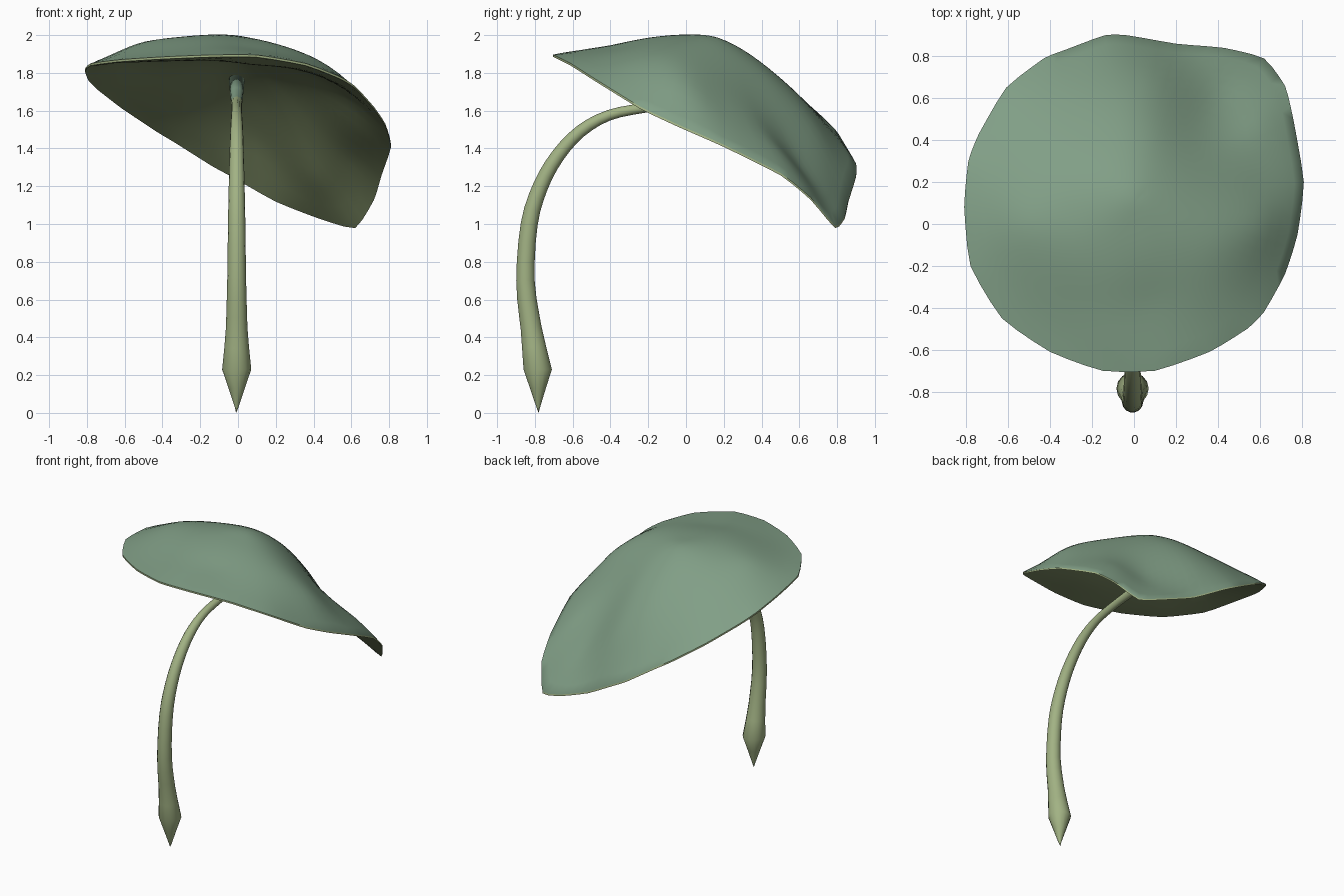
import bpy, bmesh, math
from mathutils import Vector

if "Cube" in bpy.data.objects:
    bpy.data.objects.remove(bpy.data.objects["Cube"])


def material(name, rgb):
    m = bpy.data.materials.new(name)
    m.diffuse_color = (*rgb, 1)
    m.use_nodes = True
    m.node_tree.nodes["Principled BSDF"].inputs["Base Color"].default_value = m.diffuse_color
    return m


leaf_green = material("leaf blue green", (0.22, 0.345, 0.24))
under_olive = material("underside olive", (0.215, 0.275, 0.135))
stem_green = material("stem light green", (0.36, 0.445, 0.23))

# Leaf rim, counter-clockwise from the right
rim = [(.81, .20, 1.42), (.76, .50, 1.27), (.72, .66, 1.14), (.62, .79, .99),
       (.43, .84, 1.04), (.20, .86, 1.13), (-.03, .90, 1.26), (-.14, .90, 1.32),
       (-.33, .83, 1.44), (-.43, .79, 1.50), (-.61, .65, 1.62), (-.74, .43, 1.72),
       (-.79, .30, 1.77), (-.81, .08, 1.82), (-.78, -.20, 1.85), (-.63, -.45, 1.87),
       (-.40, -.61, 1.885), (-.15, -.70, 1.895), (.10, -.70, 1.895), (.36, -.61, 1.85),
       (.54, -.50, 1.78), (.62, -.42, 1.73), (.72, -.24, 1.62), (.78, -.05, 1.53)]
# Interior heights: crown, front dimple, back right fold
inner = [(0, 0, 1.995), (-.1, -.26, 1.975), (0, .14, 1.99), (-.53, 0, 1.955),
         (-.3, .05, 1.985), (.2, 0, 1.95), (.43, -.1, 1.865), (.62, .0, 1.71),
         (-.28, -.38, 1.94), (.08, -.38, 1.93), (-.1, -.57, 1.92), (-.2, .45, 1.81),
         (-.2, .66, 1.62), (.1, .7, 1.48), (.1, .45, 1.76), (.4, .6, 1.32),
         (.38, .4, 1.58), (.6, .22, 1.58), (.6, .5, 1.38), (.6, .66, 1.19)]


def spline_surface(pts):
    """Thin-plate spline height function through the given points."""
    def k(ax, ay, bx, by):
        r2 = (ax - bx) ** 2 + (ay - by) ** 2
        return r2 * math.log(r2) if r2 > 1e-12 else 0.0
    n = len(pts)
    rows = [[k(p[0], p[1], q[0], q[1]) for q in pts] + [1, p[0], p[1], p[2]] for p in pts]
    for f in (lambda p: 1, lambda p: p[0], lambda p: p[1]):
        rows.append([f(p) for p in pts] + [0, 0, 0, 0])
    size = n + 3
    for c in range(size):
        piv = max(range(c, size), key=lambda r: abs(rows[r][c]))
        rows[c], rows[piv] = rows[piv], rows[c]
        for r in range(size):
            if r != c and rows[r][c]:
                f = rows[r][c] / rows[c][c]
                rows[r] = [a - f * b for a, b in zip(rows[r], rows[c])]
    w = [rows[i][size] / rows[i][i] for i in range(size)]
    return lambda x, y: (sum(w[i] * k(x, y, pts[i][0], pts[i][1]) for i in range(n))
                         + w[n] + w[n + 1] * x + w[n + 2] * y)


def catmull(a, b, c, d, t):
    return 0.5 * (2 * b + (c - a) * t + (2 * a - 5 * b + 4 * c - d) * t * t
                  + (3 * b - a - 3 * c + d) * t ** 3)


def finish(name, bm, mats):
    me = bpy.data.meshes.new(name)
    bm.to_mesh(me)
    bm.free()
    ob = bpy.data.objects.new(name, me)
    bpy.context.collection.objects.link(ob)
    for m in mats:
        me.materials.append(m)
    for p in me.polygons:
        p.use_smooth = True
    return ob


# Leaf: rings shrinking from the rim to the centre
height = spline_surface(rim + inner)
R = [Vector(p) for p in rim]
n = len(R)
outline = [(catmull(R[i - 1], R[i], R[(i + 1) % n], R[(i + 2) % n], t)
            + R[i].lerp(R[(i + 1) % n], t)) / 2
           for i in range(n) for t in (0, 1 / 3, 2 / 3)]
cx, cy = 0.0, 0.1
N = len(outline)
rings = 18
bm = bmesh.new()
loops = []
depth = {}
for r in range(rings):
    s = 1 - r / rings
    loop = []
    for p in outline:
        x, y = cx + (p.x - cx) * s, cy + (p.y - cy) * s
        v = bm.verts.new((x, y, p.z if r == 0 else height(x, y)))
        depth[v] = 0.012 + 0.12 * (1 - s * s)
        loop.append(v)
    loops.append(loop)
mid = bm.verts.new((cx, cy, height(cx, cy)))
depth[mid] = 0.132
for A, B in zip(loops, loops[1:]):
    for i in range(N):
        j = (i + 1) % N
        bm.faces.new((A[i], A[j], B[j], B[i]))
for i in range(N):
    bm.faces.new((loops[-1][i], loops[-1][(i + 1) % N], mid))
# Underside, thickest in the middle, and a pale rim
faces = list(bm.faces)
bm.normal_update()
under = {v: bm.verts.new(v.co - Vector((0, 0, depth[v]))) for v in list(bm.verts)}
for f in faces:
    bm.faces.new([under[v] for v in reversed(f.verts)]).material_index = 1
for i in range(N):
    a, b = loops[0][i], loops[0][(i + 1) % N]
    bm.faces.new((b, a, under[a], under[b])).material_index = 2
leaf = finish("leaf", bm, [leaf_green, under_olive, stem_green])
bpy.context.view_layer.objects.active = leaf
leaf.select_set(True)
bpy.ops.object.shade_smooth_by_angle(angle=math.radians(50))

# Stem: tube along a bent path (y, z, radius), pointed at the bottom
keys = [(-.85, .70, .05), (-.83, 1.0, .046), (-.77, 1.2, .042), (-.68, 1.36, .038),
        (-.56, 1.49, .034), (-.41, 1.575, .029), (-.22, 1.615, .027), (.02, 1.645, .03)]
K = [Vector(k) for k in [(-.82, .45, .057)] + keys + [(.18, 1.69, .035)]]
path = [Vector(p) for p in ((-.782, .03, .01), (-.784, .13, .043), (-.785, .23, .077),
                            (-.805, .35, .065))]
path.append(K[0])
for i in range(len(K) - 1):
    before, after = K[max(i - 1, 0)], K[min(i + 2, len(K) - 1)]
    path += [catmull(before, K[i], K[i + 1], after, t) for t in (1 / 3, 2 / 3, 1)]
path.append(Vector((.34, 1.76, .042)))
sides = 14
bm = bmesh.new()
tip = bm.verts.new((-.01, -.78, 0))
prev = None
for i, p in enumerate(path):
    t = path[min(i + 1, len(path) - 1)] - path[max(i - 1, 0)]
    t = Vector((0, t.x, t.y)).normalized() if i > 2 else Vector((0, 0, 1))
    side = Vector((1, 0, 0))
    up = side.cross(t)
    ring = []
    for k in range(sides):
        u = 2 * math.pi * k / sides
        ring.append(bm.verts.new(Vector((-.007, p.x, p.y))
                                 + p.z * (math.cos(u) * side + math.sin(u) * up)))
    for k in range(sides):
        m = (k + 1) % sides
        if prev is None:
            bm.faces.new((tip, ring[m], ring[k]))
        else:
            # the end that joins the leaf takes the leaf colour
            f = bm.faces.new((prev[k], prev[m], ring[m], ring[k]))
            f.material_index = 1 if p.x > 0.06 else 0
    prev = ring
bm.faces.new(prev).material_index = 1
bmesh.ops.recalc_face_normals(bm, faces=bm.faces)
finish("stem", bm, [stem_green, leaf_green])
